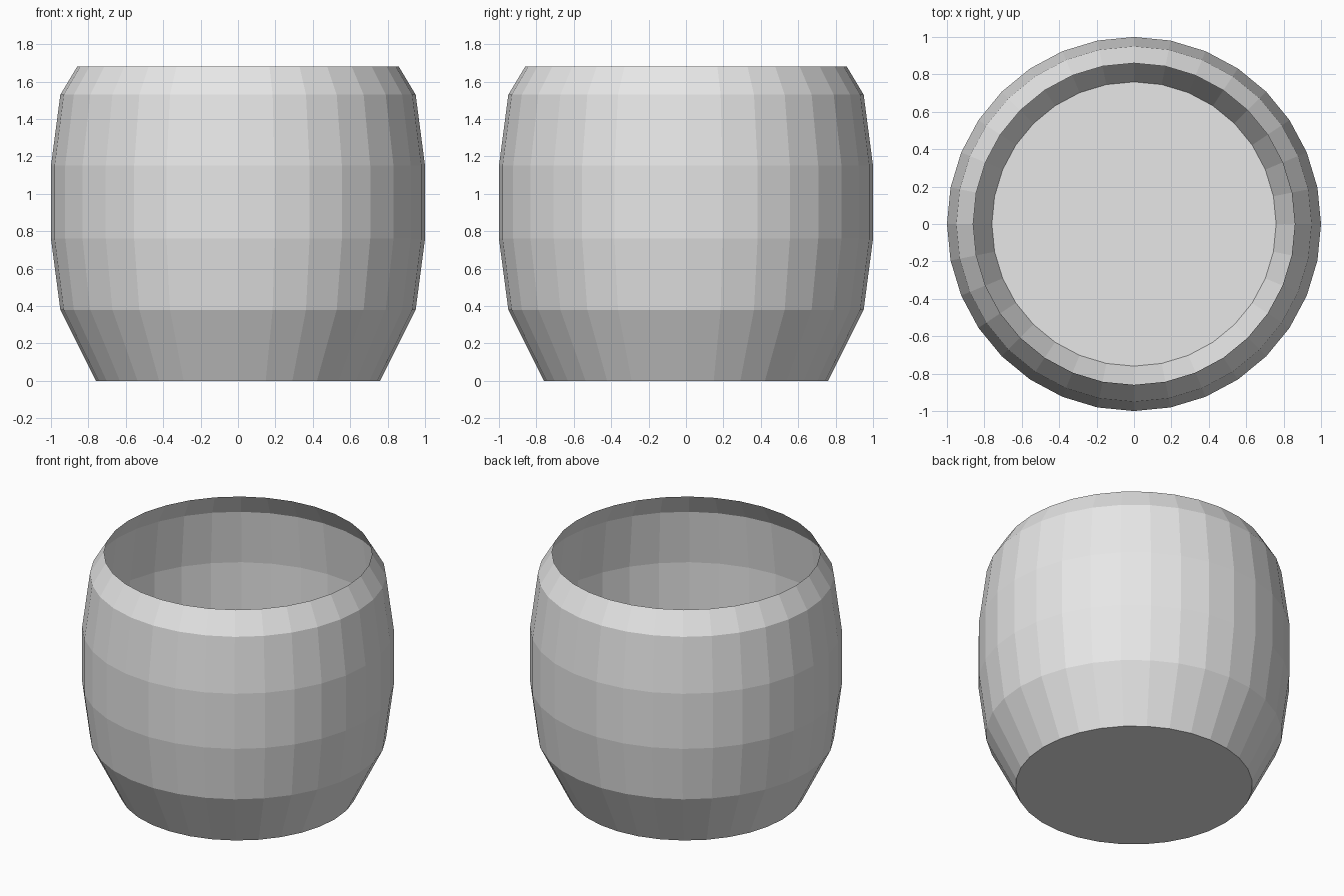
import bpy
import bmesh
from math import cos, sin, tau

SIDES = 32
# Barrel outline from the base to the open rim: (radius, height)
PROFILE = [(0.76, 0), (0.95, 0.38), (1.0, 0.76), (1.0, 1.15), (0.95, 1.53), (0.86, 1.68)]

cube = bpy.data.objects.get("Cube")
if cube:
    bpy.data.objects.remove(cube, do_unlink=True)

# Plain grey material
grey = bpy.data.materials.new("light_grey")
grey.use_nodes = True
colour = (0.8, 0.8, 0.8, 1)
grey.diffuse_color = colour
grey.node_tree.nodes["Principled BSDF"].inputs["Base Color"].default_value = colour

# Rings of the thin barrel wall
bm = bmesh.new()
rings = [[bm.verts.new((r * cos(tau * i / SIDES), r * sin(tau * i / SIDES), z))
          for i in range(SIDES)] for r, z in PROFILE]

# Wall panels, open at the top
for low, high in zip(rings, rings[1:]):
    for i in range(SIDES):
        j = (i + 1) % SIDES
        bm.faces.new((low[i], low[j], high[j], high[i]))

# Flat floor facing down
bm.faces.new(rings[0][::-1])

mesh = bpy.data.meshes.new("barrel_pot")
bm.to_mesh(mesh)
bm.free()
mesh.materials.append(grey)
pot = bpy.data.objects.new("barrel_pot", mesh)
bpy.context.collection.objects.link(pot)
